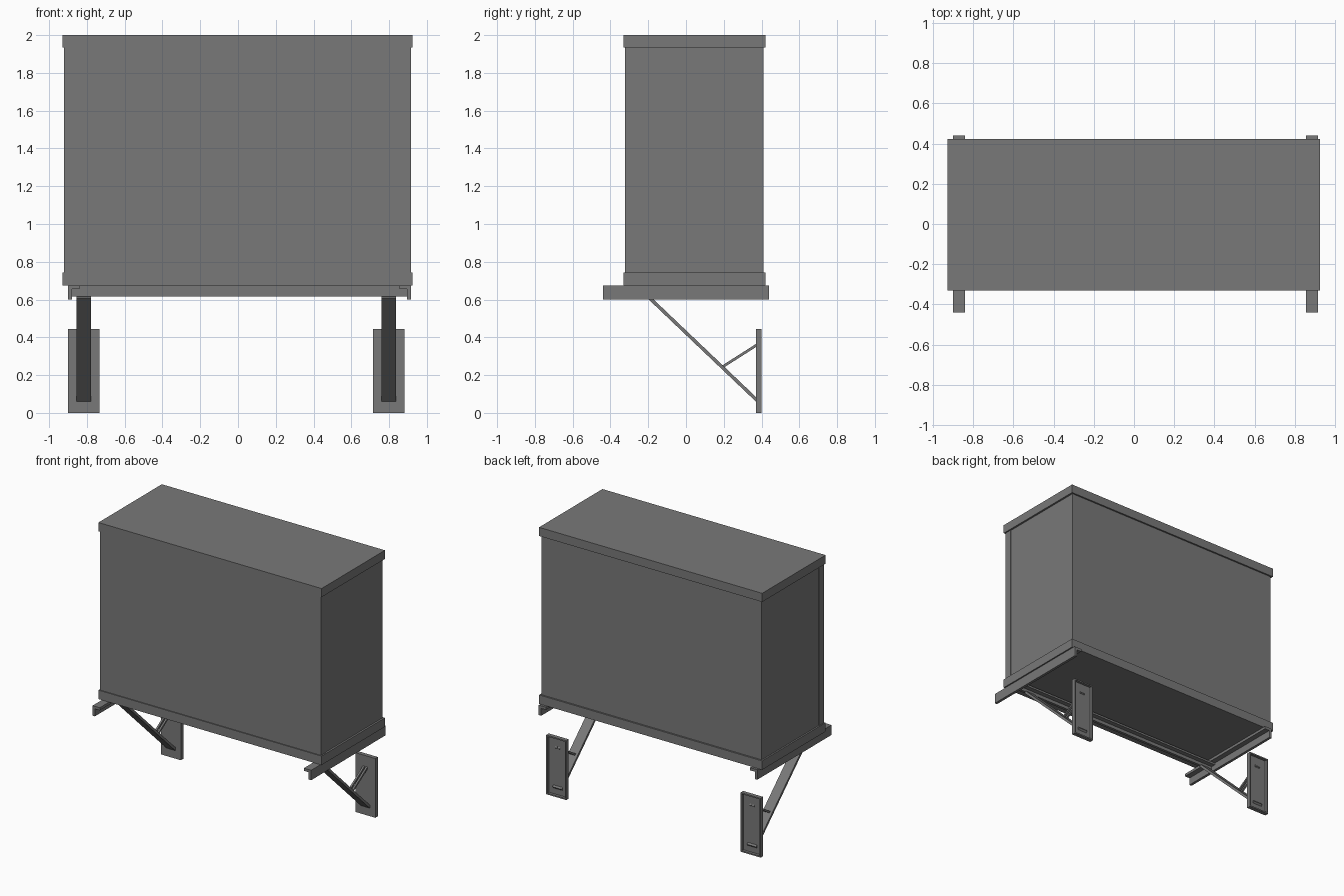
import bpy, bmesh, math
from mathutils import Vector, Matrix

cube = bpy.data.objects.get("Cube")
if cube:
    bpy.data.objects.remove(cube, do_unlink=True)

grey = bpy.data.materials.new("painted grey metal")
grey.use_nodes = True
colour = (0.19, 0.19, 0.19, 1)
grey.diffuse_color = colour
grey.node_tree.nodes["Principled BSDF"].inputs["Base Color"].default_value = colour


def make(name, blocks):
    """Join boxes, each given as x, y and z ranges, into one object."""
    bm = bmesh.new()
    for xs, ys, zs in blocks:
        size = [r[1] - r[0] for r in (xs, ys, zs)]
        mid = [(r[0] + r[1]) / 2 for r in (xs, ys, zs)]
        bmesh.ops.create_cube(
            bm, size=1, matrix=Matrix.Translation(mid) @ Matrix.Diagonal((*size, 1)))
    mesh = bpy.data.meshes.new(name)
    bm.to_mesh(mesh)
    bm.free()
    mesh.materials.append(grey)
    ob = bpy.data.objects.new(name, mesh)
    bpy.context.collection.objects.link(ob)
    return ob


def bar(name, x, start, end, width, thick):
    """Flat bar running between two (y, z) points."""
    a, b = Vector((x, *start)), Vector((x, *end))
    half = (b - a).length / 2
    ob = make(name, [((-width / 2, width / 2), (-half, half), (-thick / 2, thick / 2))])
    angle = math.atan2(b.z - a.z, b.y - a.y)
    ob.data.transform(Matrix.Translation((a + b) / 2) @ Matrix.Rotation(angle, 4, 'X'))
    return ob


# Cabinet: body, front door, and the caps above and below
make("cabinet_body", [((-0.916, 0.911), (-0.265, 0.41), (0.73, 1.95))])
make("front_door", [((-0.92, 0.915), (-0.323, -0.265), (0.73, 1.95))])
cap_x, cap_y = (-0.928, 0.925), (-0.33, 0.422)
make("top_cap", [(cap_x, cap_y, (1.935, 2.0))])
make("base_cap", [(cap_x, cap_y, (0.675, 0.742))])

# Angle rails under the cabinet, with the upright leg outwards
rail_y = (-0.44, 0.44)
for side, outer, s in (("right", -0.90, 1), ("left", 0.915, -1)):
    flange = sorted((outer, outer + s * 0.06))
    leg = sorted((outer, outer + s * 0.02))
    make(side + "_rail", [(flange, rail_y, (0.655, 0.675)),
                          (leg, rail_y, (0.60, 0.655))])

# Cross bar that ties the rails together
make("cross_bar", [((-0.88, 0.895), (-0.215, -0.195), (0.615, 0.655)),
                   ((-0.84, 0.855), (-0.215, -0.195), (0.655, 0.675)),
                   ((-0.88, 0.895), (-0.195, -0.16), (0.64, 0.655))])

# Wall plates with a raised rim at the back, struts and short braces
for side, x in (("right", -0.817), ("left", 0.798)):
    x0, x1 = x - 0.083, x + 0.083
    rim, back = 0.01, (0.38, 0.40)
    make(side + "_wall_plate", [
        ((x0, x1), (0.37, 0.38), (0, 0.445)),
        ((x0, x0 + rim), back, (0, 0.445)),
        ((x1 - rim, x1), back, (0, 0.445)),
        ((x0 + rim, x1 - rim), back, (0, rim)),
        ((x0 + rim, x1 - rim), back, (0.445 - rim, 0.445))])
    bar(side + "_strut", x, (-0.20, 0.615), (0.385, 0.058), 0.076, 0.018)
    for dx in (-0.012, 0.012):
        bar(side + "_brace", x + dx, (0.195, 0.245), (0.385, 0.366), 0.014, 0.014)
